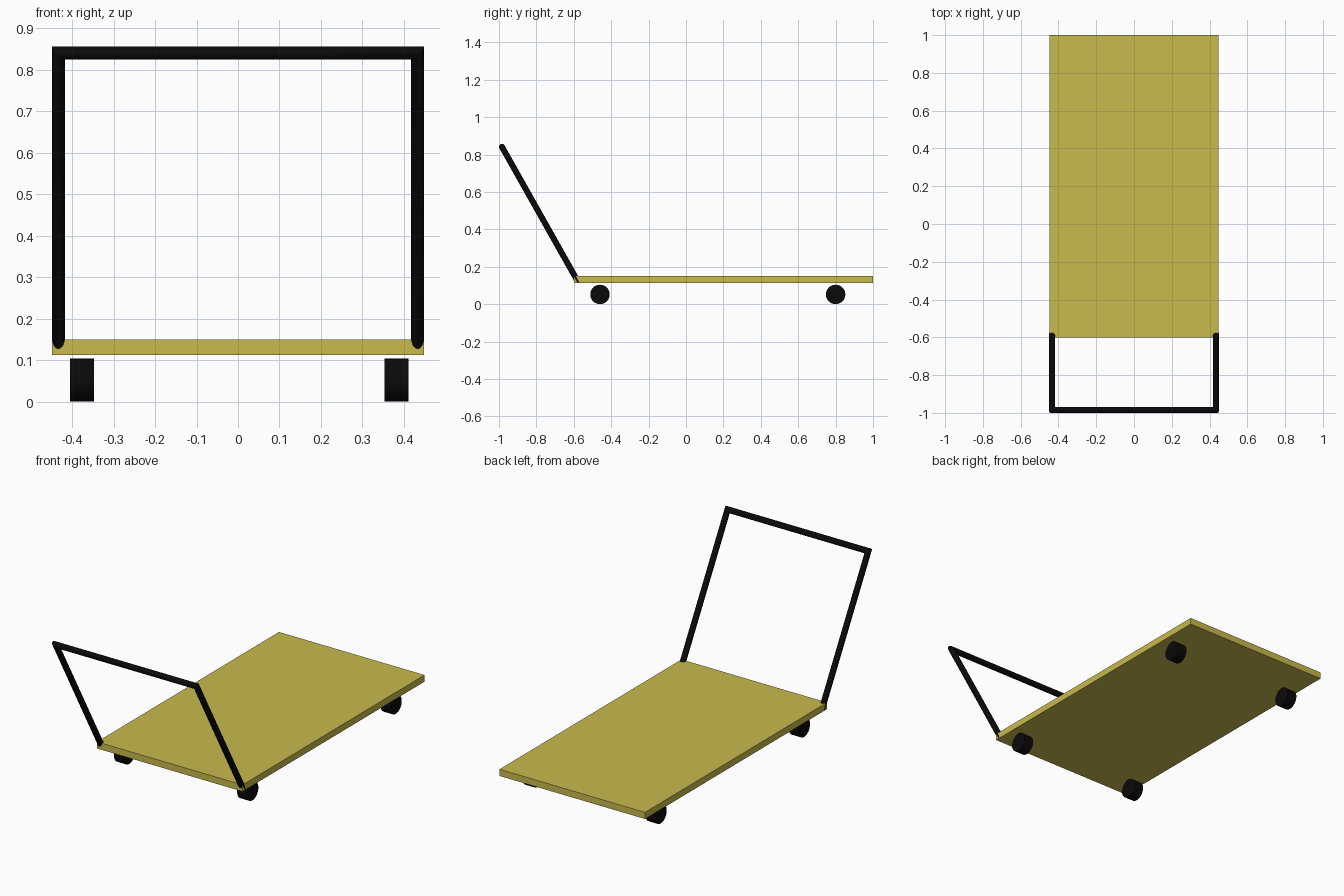
import bpy, bmesh, math
from mathutils import Vector

cube = bpy.data.objects.get("Cube")
if cube:
    bpy.data.objects.remove(cube, do_unlink=True)


def material(name, rgb):
    mat = bpy.data.materials.new(name)
    mat.use_nodes = True
    mat.diffuse_color = (*rgb, 1)
    mat.node_tree.nodes["Principled BSDF"].inputs["Base Color"].default_value = (*rgb, 1)
    return mat


yellow = material("deck yellow", (0.58, 0.49, 0.075))
black = material("matte black", (0.003, 0.003, 0.003))


def finish(obj, name, mat, smooth=True):
    obj.name = obj.data.name = name
    obj.data.materials.append(mat)
    if smooth:
        bpy.ops.object.select_all(action="DESELECT")
        obj.select_set(True)
        bpy.context.view_layer.objects.active = obj
        bpy.ops.object.shade_smooth_by_angle(angle=math.radians(40))


# Flat deck
bpy.ops.mesh.primitive_cube_add(size=1, location=(0, 0.2, 0.131))
deck = bpy.context.object
deck.scale = (0.896, 1.6, 0.037)
finish(deck, "deck", yellow, smooth=False)

# Four wheels
WHEEL_R = 0.052
for end, y in (("front", -0.46), ("rear", 0.80)):
    for side, x in (("left", 0.382), ("right", -0.376)):
        bpy.ops.mesh.primitive_cylinder_add(
            vertices=32, radius=WHEEL_R, depth=0.058,
            location=(x, y, WHEEL_R), rotation=(0, math.pi / 2, 0))
        finish(bpy.context.object, f"{end}_{side}_wheel", black)

# Handle: a closed rectangular tube with mitred corners, leaning forward
TUBE_R, HALF_W, SIDES = 0.016, 0.433, 16
base, top = Vector((0, -0.584, 0.131)), Vector((0, -0.984, 0.841))
up = (top - base).normalized()
across = Vector((1, 0, 0))
normal = across.cross(up)

bm = bmesh.new()
rings = []
for sx, sz in ((1, -1), (1, 1), (-1, 1), (-1, -1)):
    corner = (top if sz > 0 else base) + across * sx * HALF_W
    ring = []
    for i in range(SIDES):
        a = math.tau * i / SIDES
        outward = (across * sx + up * sz) * math.cos(a)
        ring.append(bm.verts.new(corner + (outward + normal * math.sin(a)) * TUBE_R))
    rings.append(ring)
for k, ring in enumerate(rings):
    after = rings[(k + 1) % len(rings)]
    for i in range(SIDES):
        j = (i + 1) % SIDES
        bm.faces.new((ring[i], ring[j], after[j], after[i]))
bmesh.ops.recalc_face_normals(bm, faces=bm.faces)
mesh = bpy.data.meshes.new("handle")
bm.to_mesh(mesh)
bm.free()
handle = bpy.data.objects.new("handle", mesh)
bpy.context.collection.objects.link(handle)
finish(handle, "handle", black)
